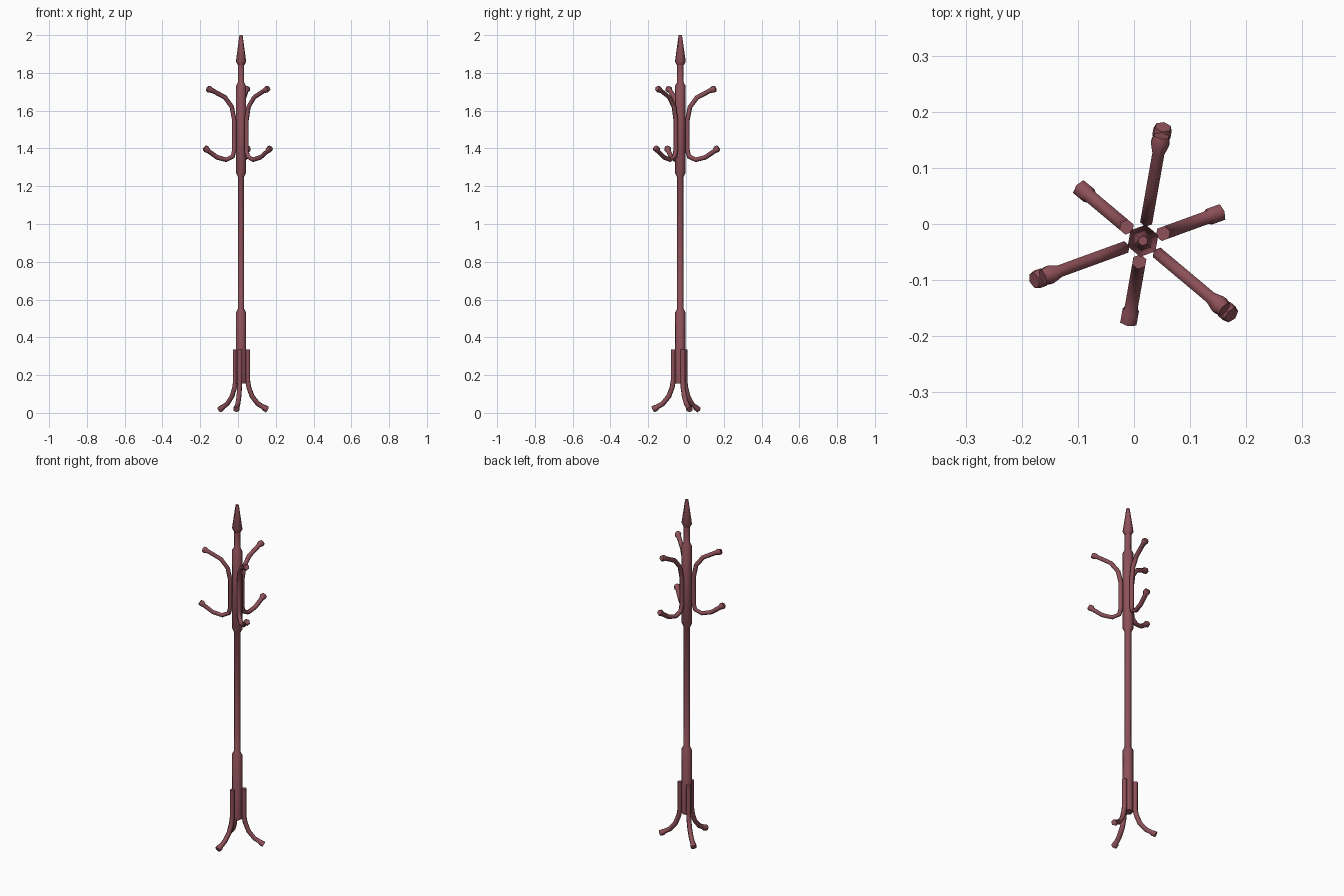
import bpy, bmesh, math
from mathutils import Vector

if "Cube" in bpy.data.objects:
    bpy.data.objects.remove(bpy.data.objects["Cube"])

CX, CY = 0.016, -0.030      # pole axis
SIDES = 6

mat = bpy.data.materials.new("reddish_brown_wood")
mat.diffuse_color = (0.27, 0.082, 0.10, 1)
mat.use_nodes = True
mat.node_tree.nodes["Principled BSDF"].inputs["Base Color"].default_value = mat.diffuse_color


def sweep(name, path, angle):
    """Tube along (distance from axis, height, radius) points in a vertical plane."""
    a = math.radians(angle)
    out = Vector((math.cos(a), math.sin(a), 0))
    side = Vector((-math.sin(a), math.cos(a), 0))
    up = Vector((0, 0, 1))
    base = Vector((CX, CY, 0))
    pts = [base + out * r + up * z for r, z, _ in path]
    bm = bmesh.new()
    rings = []
    for i, p in enumerate(pts):
        d0 = (pts[i] - pts[i - 1]).normalized() if i > 0 else Vector()
        d1 = (pts[i + 1] - pts[i]).normalized() if i < len(pts) - 1 else Vector()
        n = (d0 + d1).normalized().cross(side)
        rad = path[i][2]
        rings.append([bm.verts.new(p + (n * math.cos(t) + side * math.sin(t)) * rad)
                      for t in (2 * math.pi * k / SIDES for k in range(SIDES))])
    for lo, hi in zip(rings, rings[1:]):
        for k in range(SIDES):
            j = (k + 1) % SIDES
            bm.faces.new((lo[k], lo[j], hi[j], hi[k]))
    bm.faces.new(rings[0])
    bm.faces.new(rings[-1])
    bmesh.ops.recalc_face_normals(bm, faces=bm.faces[:])
    me = bpy.data.meshes.new(name)
    bm.to_mesh(me)
    bm.free()
    me.materials.append(mat)
    ob = bpy.data.objects.new(name, me)
    bpy.context.collection.objects.link(ob)
    bpy.ops.object.select_all(action='DESELECT')
    ob.select_set(True)
    bpy.context.view_layer.objects.active = ob
    bpy.ops.object.shade_smooth_by_angle(angle=math.radians(62))
    return ob


# Turned pole and its pointed finial
pole = [(0.155, .029), (0.53, .029), (0.55, .018), (1.25, .018), (1.272, .029),
        (1.73, .029), (1.75, .018), (1.845, .018)]
finial = [(1.842, .019), (1.86, .029), (2.0, .009)]
sweep("pole", [(0, z, r) for z, r in pole], 20)
sweep("finial", [(0, z, r) for z, r in finial], 20)

# Double coat hooks: upper arm, straight stem, lower arm, knobs at both ends
T = .0125
hook = [(.190, 1.718, .015), (.178, 1.713, .019), (.160, 1.706, T), (.090, 1.67, T),
        (.052, 1.62, T), (.038, 1.55, T), (.038, 1.39, T), (.047, 1.357, T),
        (.083, 1.34, T), (.135, 1.353, T), (.182, 1.385, T), (.195, 1.396, .019),
        (.206, 1.404, .015)]
# Splayed legs with small feet
leg = [(.038, .335, .0135), (.038, .17, .0135), (.044, .135, .0135), (.062, .088, .0135),
       (.095, .048, .0135), (.124, .032, .0135), (.130, .027, .017), (.147, .0185, .017)]
for i in range(3):
    sweep(f"coat_hook_{i + 1}", hook, 80 + 120 * i)
    sweep(f"leg_{i + 1}", leg, 20 + 120 * i)
